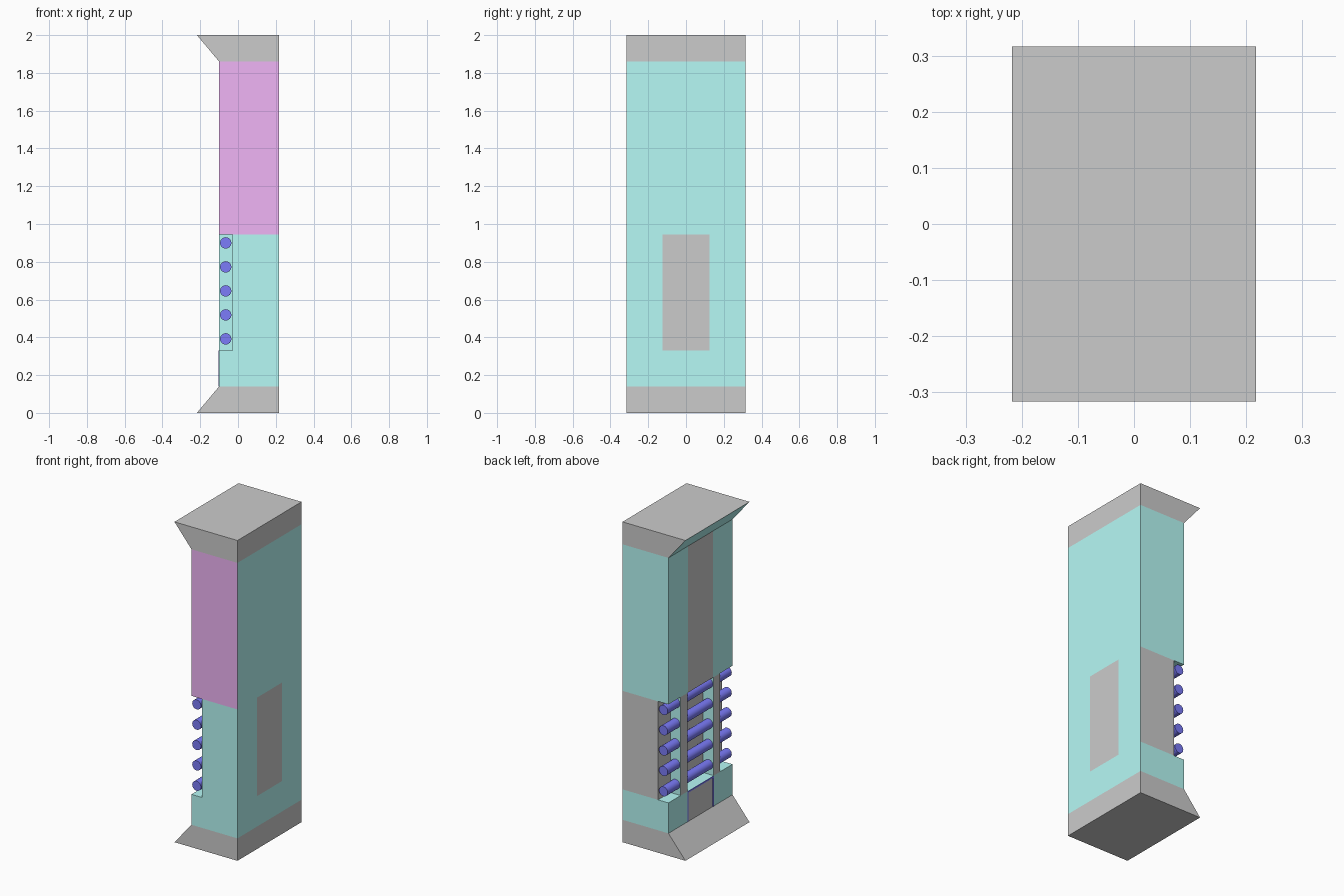
import bpy, bmesh, math

if "Cube" in bpy.data.objects:
    bpy.data.objects.remove(bpy.data.objects["Cube"])


def material(name, r, g, b):
    m = bpy.data.materials.new(name)
    m.diffuse_color = (r, g, b, 1)
    m.use_nodes = True
    m.node_tree.nodes["Principled BSDF"].inputs["Base Color"].default_value = m.diffuse_color
    return m


MATS = [material("teal", .47, .95, .92), material("grey", .8, .8, .8),
        material("dark_grey", .53, .53, .53), material("purple", .87, .46, .92),
        material("blue", .2, .2, .95)]
TEAL, GREY, DARK, PURPLE, BLUE = range(5)

W, D = 0.2175, 0.316          # half width, half depth
FRONT, WALL = -0.10, -0.028   # outer -x face and recess wall
Z = [0, 0.14, 0.33, 0.945, 1.86, 2]
YS = [-D, -0.125, 0.125, D]


def prism(name, profile, ys, base, paint={}, front=None, back=None):
    """Sweep an xz profile along y; paint maps (edge, segment) to a material."""
    bm = bmesh.new()
    rings = [[bm.verts.new((x, y, z)) for x, z in profile] for y in ys]
    n = len(profile)
    for j in range(len(ys) - 1):
        for i in range(n):
            k = (i + 1) % n
            f = bm.faces.new((rings[j][i], rings[j][k], rings[j + 1][k], rings[j + 1][i]))
            f.material_index = paint.get((i, j), base)
    bm.faces.new(rings[0]).material_index = base if front is None else front
    bm.faces.new(rings[-1]).material_index = base if back is None else back
    bmesh.ops.recalc_face_normals(bm, faces=bm.faces)
    me = bpy.data.meshes.new(name)
    for m in MATS:
        me.materials.append(m)
    bm.to_mesh(me)
    bm.free()
    ob = bpy.data.objects.new(name, me)
    bpy.context.collection.objects.link(ob)
    return ob


def rect(x0, x1, z0, z1):
    # edges: 0 bottom, 1 +x, 2 top, 3 -x
    return [(x0, z0), (x1, z0), (x1, z1), (x0, z1)]


# flared end caps
prism("base_cap", [(-W, 0), (W, 0), (W, Z[1]), (FRONT, Z[1])], YS, GREY, {(3, 1): DARK})
prism("top_cap", [(FRONT, Z[4]), (W, Z[4]), (W, 2), (-W, 2)], YS, GREY,
      {(3, j): TEAL for j in range(3)})

# main column: lower block, recessed middle, upper block
prism("lower_block", rect(FRONT, W, Z[1], Z[2]), YS, TEAL, {(3, 1): GREY})
paint = {(3, j): GREY for j in range(3)}
paint[(1, 1)] = DARK
prism("recessed_column", rect(WALL, W, Z[2], Z[3]), YS, TEAL, paint, back=DARK)
prism("upper_block", rect(FRONT, W, Z[3], Z[4]), YS, TEAL, {(3, 1): GREY}, front=PURPLE)

# upright dividers in the recess
for side, (a, b) in (("front", (-0.195, -0.13)), ("back", (0.13, 0.195))):
    prism(side + "_divider", rect(FRONT, WALL, Z[2], Z[3]), [a, b], TEAL, {(3, 0): GREY})

# thin blue trim around the lower panel
for name, a, b, z0 in (("trim_front", -0.129, -0.121, Z[1]), ("trim_back", 0.121, 0.129, Z[1]),
                       ("trim_top", -0.129, 0.129, Z[2] - 0.01)):
    prism(name, rect(FRONT - 0.002, FRONT + 0.01, z0, Z[2]), [a, b], BLUE)

# horizontal rods
for i in range(5):
    cz = 0.392 + i * 0.127
    circle = [(-0.065 + 0.03 * math.cos(t * math.tau / 24), cz + 0.03 * math.sin(t * math.tau / 24))
              for t in range(24)]
    rod = prism(f"rod_{i + 1}", circle, [-D, D], BLUE)
    bpy.ops.object.select_all(action='DESELECT')
    rod.select_set(True)
    bpy.context.view_layer.objects.active = rod
    bpy.ops.object.shade_smooth_by_angle(angle=math.radians(40))
